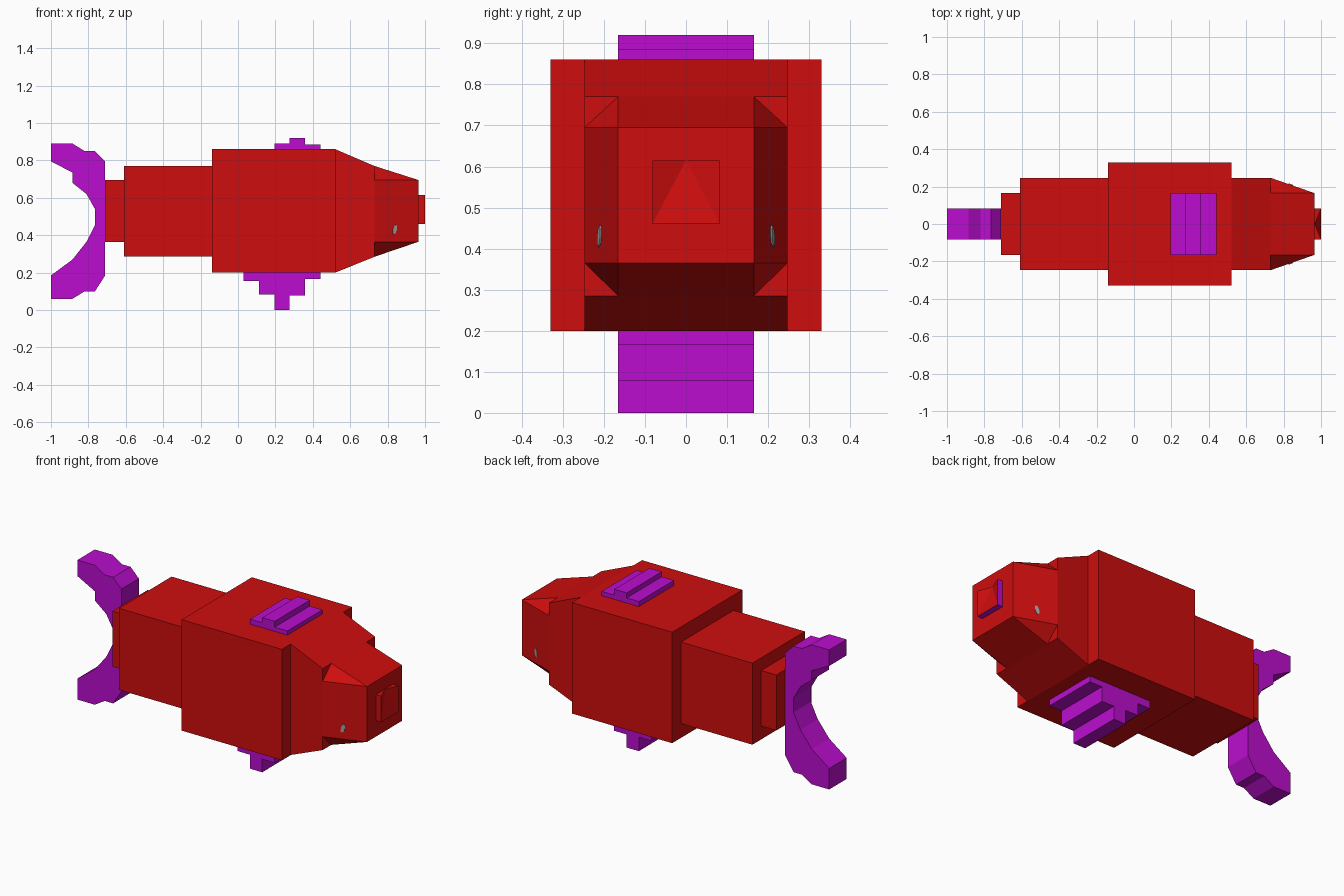
import bpy, bmesh, math
from mathutils import Vector

if "Cube" in bpy.data.objects:
    bpy.data.objects.remove(bpy.data.objects["Cube"])


def material(name, rgb):
    m = bpy.data.materials.new(name)
    m.diffuse_color = (*rgb, 1)
    m.use_nodes = True
    m.node_tree.nodes["Principled BSDF"].inputs["Base Color"].default_value = m.diffuse_color
    return m


RED = material("red", (0.62, 0.004, 0.004))
PURPLE = material("purple", (0.50, 0.004, 0.62))
GREY = material("grey", (0.35, 0.33, 0.33))


def finish(bm, name, *mats):
    bmesh.ops.recalc_face_normals(bm, faces=bm.faces)
    me = bpy.data.meshes.new(name)
    bm.to_mesh(me)
    bm.free()
    ob = bpy.data.objects.new(name, me)
    bpy.context.collection.objects.link(ob)
    for m in mats:
        me.materials.append(m)
    return ob


def hull(name, pts, mat):
    bm = bmesh.new()
    for p in pts:
        bm.verts.new(p)
    bmesh.ops.convex_hull(bm, input=bm.verts)
    bmesh.ops.dissolve_limit(bm, angle_limit=0.01, verts=bm.verts, edges=bm.edges)
    return finish(bm, name, mat)


def section(x, y, z0, z1):
    return [(x, s * y, z) for s in (-1, 1) for z in (z0, z1)]


def block(name, x0, x1, y, z0, z1, mat):
    return hull(name, section(x0, y, z0, z1) + section(x1, y, z0, z1), mat)


def extrude_profile(name, pts, y, mat):
    bm = bmesh.new()
    f = bm.faces.new([bm.verts.new((x, -y, z)) for x, z in pts])
    r = bmesh.ops.extrude_face_region(bm, geom=[f])
    vs = [v for v in r["geom"] if isinstance(v, bmesh.types.BMVert)]
    bmesh.ops.translate(bm, verts=vs, vec=(0, 2 * y, 0))
    return finish(bm, name, mat)


# Stepped body, from middle to tail root
block("body", -0.14, 0.52, 0.33, 0.20, 0.86, RED)
block("rear_body", -0.61, -0.14, 0.247, 0.285, 0.77, RED)
block("tail_root", -0.71, -0.61, 0.165, 0.365, 0.695, RED)

# Neck tapers in height only, head tapers all round with cut corners
hull("neck", section(0.52, 0.247, 0.20, 0.86) + section(0.73, 0.247, 0.285, 0.77), RED)
hull("head", section(0.73, 0.247, 0.365, 0.695) + section(0.73, 0.165, 0.285, 0.77)
     + section(0.965, 0.165, 0.365, 0.695), RED)

# Mouth: small box with a notch rising back to the top middle
bm = bmesh.new()
v = [bm.verts.new(p) for p in section(0.965, 0.082, 0.46, 0.615) + section(1.0, 0.082, 0.46, 0.615)]
apex = bm.verts.new((0.967, 0, 0.615))
bl0, bl1, br0, br1, fl0, fl1, fr0, fr1 = v
for f in ((bl0, bl1, fl1, fl0), (br0, br1, fr1, fr0), (bl0, br0, fr0, fl0), (bl0, bl1, br1, br0),
          (fl0, fr0, apex), (fl0, apex, fl1), (fr0, fr1, apex),
          (bl1, fl1, apex), (br1, apex, fr1), (bl1, apex, br1)):
    bm.faces.new(f)
mouth = finish(bm, "mouth", RED, PURPLE)
for p in mouth.data.polygons:
    if p.normal.z < -0.9 or p.normal.y > 0.99:
        p.material_index = 1

# Eyes: thin slanted ovals lying on the sloped cheeks
for side, label in ((-1, "front"), (1, "back")):
    normal = Vector((0.082, side * 0.235, 0)).normalized()
    pts = []
    for i in range(8):
        a = math.tau * i / 8
        u, w = 0.011 * math.cos(a), 0.026 * math.sin(a)
        x, z = 0.838 + u + 0.2 * w, 0.43 + w
        on_cheek = Vector((x, side * (0.247 - 0.082 * (x - 0.73) / 0.235), z))
        pts += [on_cheek + normal * d for d in (-0.003, 0.004)]
    hull("eye_" + label, pts, GREY)

# Crescent tail fin
extrude_profile("tail_fin", [
    (-1, .89), (-.885, .89), (-.82, .85), (-.765, .85), (-.71, .795), (-.71, .185),
    (-.765, .10), (-.82, .10), (-.885, .06), (-1, .06), (-1, .185), (-.885, .27),
    (-.81, .365), (-.765, .455), (-.765, .54), (-.81, .62), (-.885, .68),
    (-.885, .735), (-1, .795)], 0.082, PURPLE)

# Stepped fins above and below the body
extrude_profile("top_fin", [
    (.195, .85), (.44, .85), (.44, .885), (.357, .885), (.357, .92), (.275, .92),
    (.275, .89), (.195, .89)], 0.165, PURPLE)
extrude_profile("bottom_fin", [
    (.03, .21), (.03, .155), (.112, .155), (.112, .083), (.195, .083), (.195, 0),
    (.275, 0), (.275, .078), (.357, .078), (.357, .165), (.44, .165), (.44, .21)],
    0.165, PURPLE)
